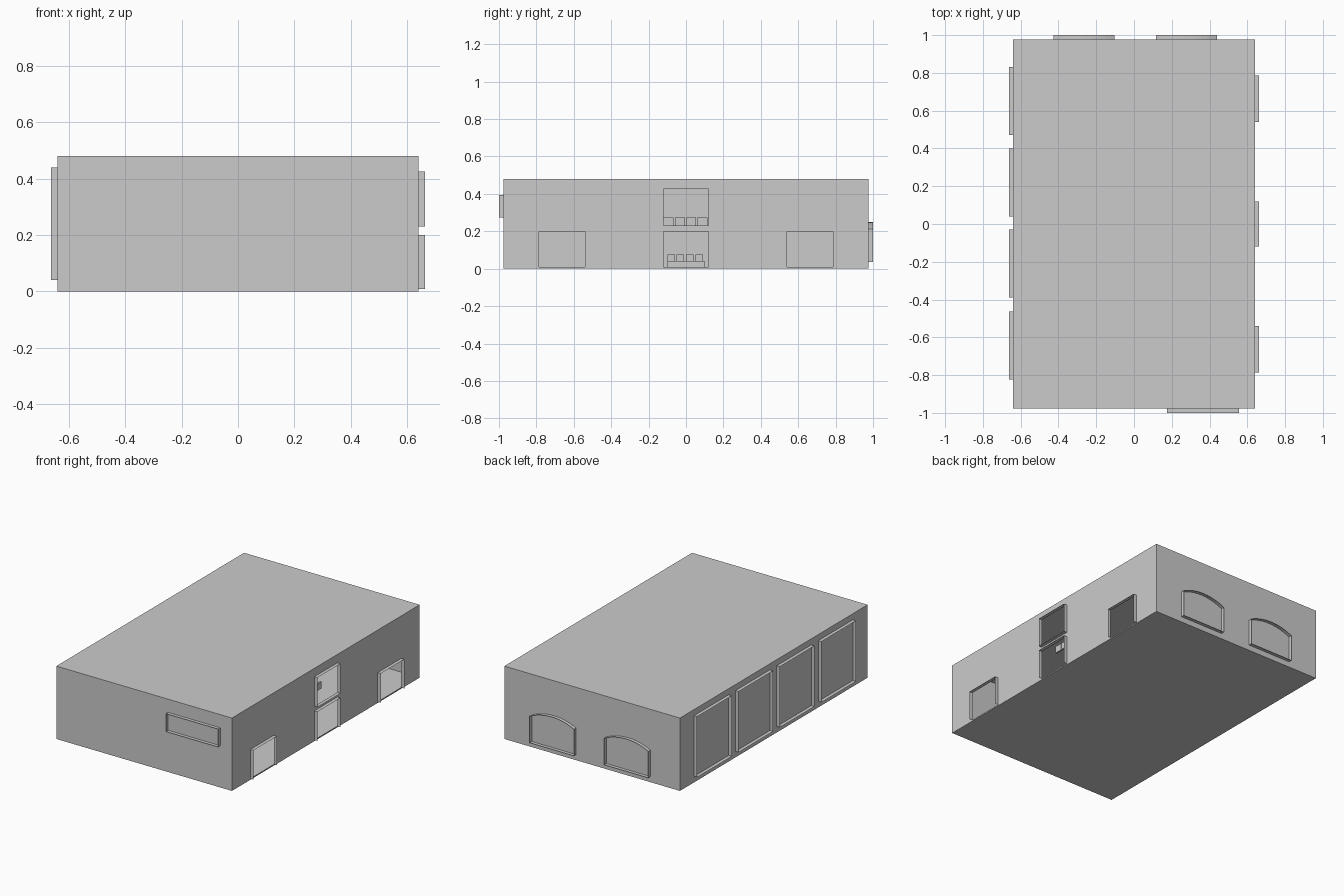
import bpy, bmesh, math
from mathutils import Vector

if "Cube" in bpy.data.objects:
    bpy.data.objects.remove(bpy.data.objects["Cube"])

HX, HY, H = 0.64, 0.977, 0.48   # building half width, half length, height
DEPTH = 0.023                   # how far the frames stand out


def finish(name, bm):
    mesh = bpy.data.meshes.new(name)
    bm.to_mesh(mesh)
    bm.free()
    obj = bpy.data.objects.new(name, mesh)
    bpy.context.collection.objects.link(obj)
    return obj


def rect(u0, u1, z0, z1):
    return [(u0, z0), (u0, z1), (u1, z1), (u1, z0)]


def arch(u0, u1, z0, spring, top, n=12):
    half, rise, mid = (u1 - u0) / 2, top - spring, (u0 + u1) / 2
    r = (half * half + rise * rise) / (2 * rise)
    a = math.asin(half / r)
    curve = [(mid + r * math.sin(t), top - r + r * math.cos(t))
             for t in (-a + 2 * a * i / n for i in range(n + 1))]
    return [(u0, z0)] + curve + [(u1, z0)]


def frame(name, outline, axis, sign, closed=True):
    """Thin sheet frame standing out from a wall around an outline."""
    bm = bmesh.new()
    wall = HX if axis == 'x' else HY
    rings = []
    for d in (wall, wall + DEPTH):
        rings.append([bm.verts.new((sign * d, u, z) if axis == 'x' else (u, sign * d, z))
                      for u, z in outline])
    n = len(outline)
    for i in range(n if closed else n - 1):
        j = (i + 1) % n
        bm.faces.new((rings[0][i], rings[0][j], rings[1][j], rings[1][i]))
    return finish(name, bm)


def box(name, x0, x1, y0, y1, z0, z1):
    bm = bmesh.new()
    bmesh.ops.create_cube(bm, size=1)
    for v in bm.verts:
        v.co = ((x0 + x1) / 2 + v.co.x * (x1 - x0),
                (y0 + y1) / 2 + v.co.y * (y1 - y0),
                (z0 + z1) / 2 + v.co.z * (z1 - z0))
    return finish(name, bm)


# Hollow shell, open on the right side
shell = box("building_shell", -HX, HX, -HY, HY, 0, H)
bm = bmesh.new()
bm.from_mesh(shell.data)
bm.normal_update()
bmesh.ops.delete(bm, geom=[f for f in bm.faces if f.normal.x > 0.9], context='FACES')
bm.to_mesh(shell.data)
bm.free()

# Right wall with four openings
doors = [rect(-0.785, -0.54, 0.008, 0.2), rect(-0.12, 0.12, 0.008, 0.2),
         rect(0.54, 0.785, 0.008, 0.2)]
balcony = rect(-0.12, 0.12, 0.23, 0.425)
bm = bmesh.new()
edges = []
for loop in [rect(-HY, HY, 0, H), balcony] + doors:
    vs = [bm.verts.new((HX, u, z)) for u, z in loop]
    edges += [bm.edges.new((vs[i], vs[(i + 1) % 4])) for i in range(4)]
bmesh.ops.triangle_fill(bm, edges=edges, use_beauty=True, normal=Vector((1, 0, 0)))
bmesh.ops.dissolve_limit(bm, angle_limit=0.01, verts=bm.verts[:], edges=bm.edges[:])
finish("right_wall", bm)

# Door frames and upper opening frame
for i, d in enumerate(doors):
    frame(f"door_frame_{i + 1}", d, 'x', 1, closed=False)
frame("upper_opening_frame", balcony, 'x', 1)

# Four tall windows on the left
for i, y in enumerate((-0.643, -0.21, 0.22, 0.65)):
    frame(f"left_window_frame_{i + 1}", rect(y - 0.18, y + 0.18, 0.04, 0.44), 'x', -1)

# Wide window on the front, two arched windows on the back
frame("front_window_frame", rect(0.175, 0.555, 0.275, 0.393), 'y', -1)
for i, (a, b) in enumerate(((-0.425, -0.103), (0.117, 0.439))):
    frame(f"back_window_frame_{i + 1}", arch(a, b, 0.037, 0.212, 0.25), 'y', 1)

# Furniture glimpsed through the middle openings
box("low_bench", 0.2, 0.3, -0.1, 0.1, 0.0, 0.04)
for i in range(4):
    y = -0.1 + 0.05 * i
    box(f"bench_block_{i + 1}", 0.23, 0.27, y, y + 0.04, 0.04, 0.075)
    y = -0.12 + 0.06 * i
    box(f"upper_panel_{i + 1}", 0.52, 0.53, y, y + 0.054, 0.23, 0.275)
